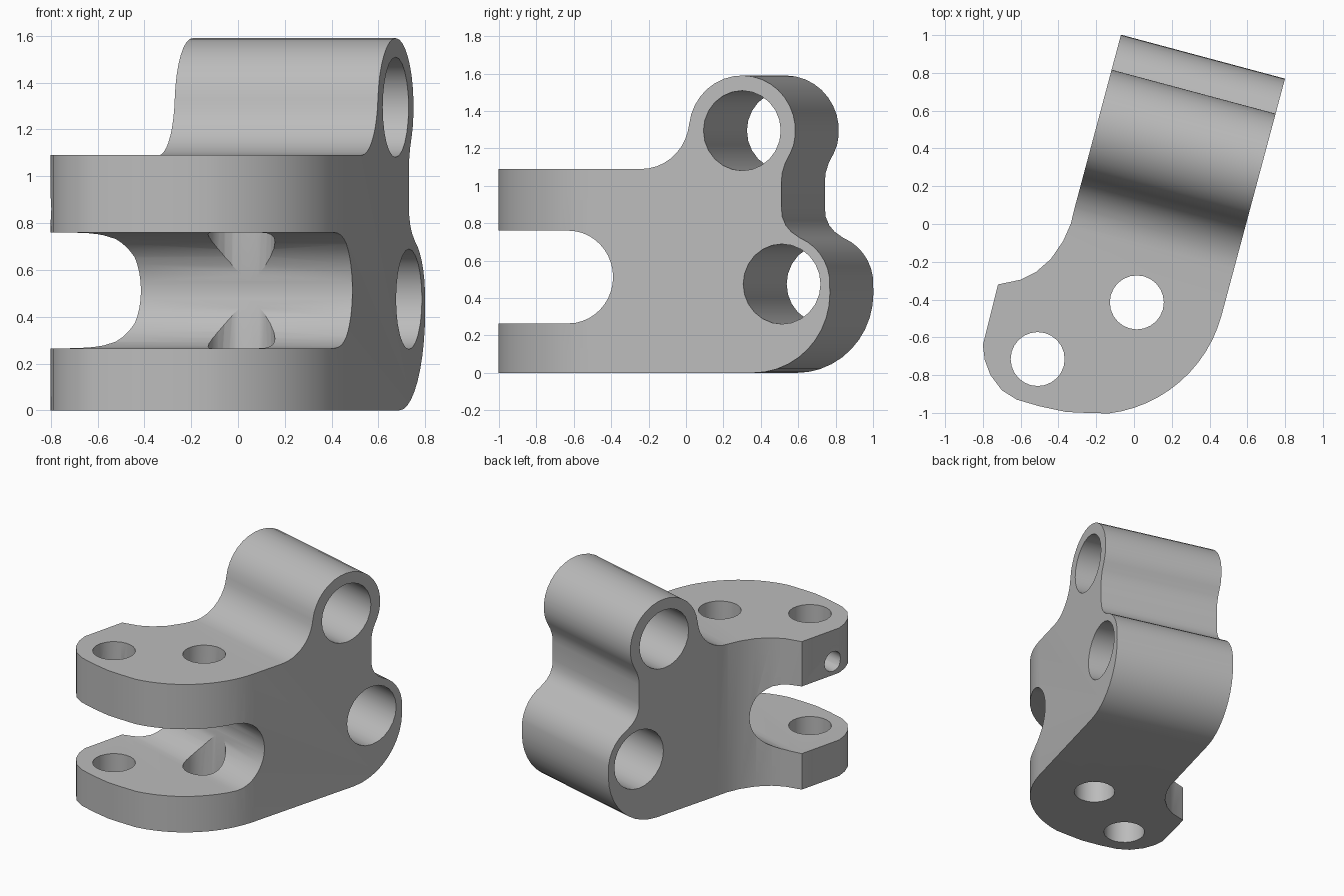
import bpy, bmesh
from math import cos, sin, radians, pi
from mathutils import Matrix, Vector

if "Cube" in bpy.data.objects:
    bpy.data.objects.remove(bpy.data.objects["Cube"], do_unlink=True)

# Bracket axes: u runs across the bores, v runs from tab to lobes
TURN = Matrix.Rotation(radians(-15), 4, 'Z')
ALONG_U = TURN @ Matrix(((0, 0, 1, 0), (1, 0, 0, 0), (0, 1, 0, 0), (0, 0, 0, 1)))

grey = bpy.data.materials.new("plain_grey")
grey.use_nodes = True
grey.diffuse_color = (0.5, 0.5, 0.5, 1)
grey.node_tree.nodes["Principled BSDF"].inputs["Base Color"].default_value = grey.diffuse_color


def arc(cx, cy, r, start, end, n):
    """Points on a circle between two angles in degrees."""
    angles = [radians(start + (end - start) * i / n) for i in range(n + 1)]
    return [(cx + r * cos(a), cy + r * sin(a)) for a in angles]


def prism(name, points, low, high, matrix):
    """Extrude a closed outline from low to high, then place it."""
    bm = bmesh.new()
    face = bm.faces.new([bm.verts.new((x, y, low)) for x, y in points])
    grown = bmesh.ops.extrude_face_region(bm, geom=[face])["geom"]
    moved = [g for g in grown if isinstance(g, bmesh.types.BMVert)]
    bmesh.ops.translate(bm, verts=moved, vec=Vector((0, 0, high - low)))
    bmesh.ops.recalc_face_normals(bm, faces=bm.faces)
    bm.transform(matrix)
    mesh = bpy.data.meshes.new(name)
    bm.to_mesh(mesh)
    bm.free()
    mesh.materials.append(grey)
    obj = bpy.data.objects.new(name, mesh)
    bpy.context.collection.objects.link(obj)
    return obj


def bore(name, x, y, r, low, high, matrix, n=24):
    return prism(name, arc(x, y, r, 0, 360 - 360 / n, n - 1), low, high, matrix)


# Side profile with lobes, neck and the rounded fork slot
side = [(-1.3, 0)]
side += arc(0.525, 0.425, 0.425, -90, 0, 10)
side += arc(0.684, 0.475, 0.266, 8, 68, 6)
side += [(0.735, 0.755), (0.705, 0.79), (0.686, 0.835), (0.681, 0.89),
         (0.681, 1.02), (0.686, 1.07), (0.702, 1.12), (0.731, 1.175)]
side += arc(0.464, 1.295, 0.295, -15, 173, 18)
side += arc(-0.095, 1.357, 0.267, -15, -90, 8)
side += [(-1.3, 1.09), (-1.3, 0.76)]
side += arc(-0.4975, 0.5125, 0.2475, 90, -90, 20)
side += [(-1.3, 0.265)]

# Plan outline: straight block, big round nose, tab with flat end, fillet
plan = [TURN @ Vector((u, v, 0)) for u, v in
        [(-0.326, 1.1), (0.573, 1.1)] + arc(-0.135, -0.347, 0.708, 0, -68, 12)]
plan = [(p.x, p.y) for p in plan]
plan += [(-0.25, -1.0), (-0.36, -0.995), (-0.5, -0.965), (-0.62, -0.93),
         (-0.7, -0.88), (-0.76, -0.8), (-0.79, -0.72), (-0.8, -0.64),
         (-0.72, -0.32), (-0.6, -0.295), (-0.52, -0.255), (-0.44, -0.185),
         (-0.375, -0.09), (-0.335, 0.0), (-0.313, 0.09)]

bracket = prism("fork_bracket", side, -1.5, 1.5, ALONG_U)
flat = Matrix.Identity(4)
tools = [
    ("INTERSECT", prism("plan_cutter", plan, -0.5, 2, flat)),
    ("DIFFERENCE", bore("upper_lobe_bore", 0.464, 1.295, 0.214, -1, 1, ALONG_U)),
    ("DIFFERENCE", bore("lower_lobe_bore", 0.684, 0.475, 0.214, -1, 1, ALONG_U)),
    ("DIFFERENCE", bore("inner_pin_hole", 0.015, -0.415, 0.143, -0.5, 2, flat)),
    ("DIFFERENCE", bore("outer_pin_hole", -0.51, -0.715, 0.143, -0.5, 2, flat)),
    ("DIFFERENCE", bore("set_screw_hole", -0.77, 0.86, 0.073, -0.8, -0.31, ALONG_U, 16)),
]
for kind, cutter in tools:
    cutter.hide_render = True
    mod = bracket.modifiers.new(cutter.name, 'BOOLEAN')
    mod.operation, mod.object, mod.solver = kind, cutter, 'EXACT'

# Bake the cuts and discard the cutters
bpy.context.view_layer.update()
graph = bpy.context.evaluated_depsgraph_get()
solid = bpy.data.meshes.new_from_object(bracket.evaluated_get(graph))
bracket.modifiers.clear()
bracket.data = solid
for _, cutter in tools:
    bpy.data.objects.remove(cutter, do_unlink=True)

# Smooth curved walls, keep rims crisp
bpy.ops.object.select_all(action='DESELECT')
bracket.select_set(True)
bpy.context.view_layer.objects.active = bracket
bpy.ops.object.shade_smooth_by_angle(angle=radians(30))
